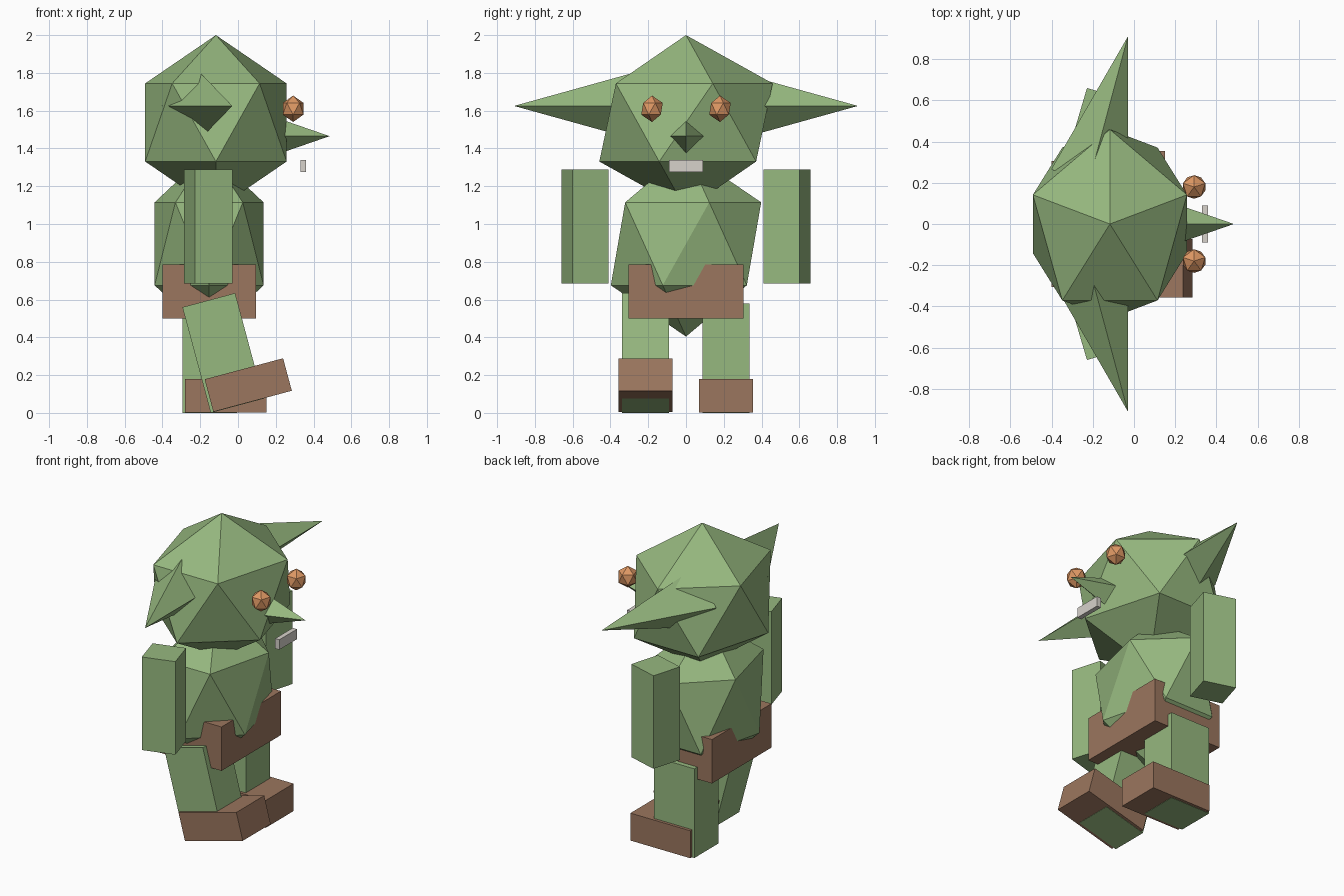
import bpy, bmesh
from math import radians, sin, cos
from mathutils import Matrix, Vector

cube = bpy.data.objects.get("Cube")
if cube:
    bpy.data.objects.remove(cube, do_unlink=True)


def material(name, rgb):
    mat = bpy.data.materials.new(name)
    mat.use_nodes = True
    mat.diffuse_color = (*rgb, 1)
    mat.node_tree.nodes["Principled BSDF"].inputs["Base Color"].default_value = (*rgb, 1)
    return mat


green = material("green skin", (0.305, 0.479, 0.212))
brown = material("brown leather", (0.328, 0.181, 0.112))
orange = material("orange eye", (0.73, 0.314, 0.127))
ivory = material("ivory tooth", (0.679, 0.645, 0.597))


def finish(name, bm, mat, matrix):
    bm.transform(matrix)
    bmesh.ops.recalc_face_normals(bm, faces=bm.faces)
    mesh = bpy.data.meshes.new(name)
    bm.to_mesh(mesh)
    bm.free()
    mesh.materials.append(mat)
    obj = bpy.data.objects.new(name, mesh)
    bpy.context.collection.objects.link(obj)
    return obj


def ball(name, mat, center, scale):
    """Twenty-sided ball with an upper corner towards +y."""
    bm = bmesh.new()
    bmesh.ops.create_icosphere(bm, subdivisions=1, radius=1)
    turn = Matrix.Rotation(radians(90), 4, 'Z')
    return finish(name, bm, mat, Matrix.Translation(center) @ Matrix.Diagonal((*scale, 1)) @ turn)


def box(name, mat, low, high, matrix=Matrix()):
    bm = bmesh.new()
    bmesh.ops.create_cube(bm, size=1)
    low, high = Vector(low), Vector(high)
    place = Matrix.Translation((low + high) / 2) @ Matrix.Diagonal((*(high - low), 1))
    return finish(name, bm, mat, matrix @ place)


def spike(name, mat, tip, direction, depth, radius):
    """Four-sided cone whose point sits at tip."""
    bm = bmesh.new()
    bmesh.ops.create_cone(bm, cap_ends=True, segments=4, radius1=radius, radius2=0, depth=depth)
    direction = Vector(direction).normalized()
    center = Vector(tip) - direction * depth / 2
    aim = direction.to_track_quat('Z', 'Y').to_matrix().to_4x4()
    return finish(name, bm, mat, Matrix.Translation(center) @ aim)


# Head, torso and face, looking along +x
ball("head", green, (-0.117, 0, 1.5375), (0.44, 0.513, 0.4625))
ball("torso", green, (-0.153, 0, 0.895), (0.339, 0.445, 0.491))
spike("nose", green, (0.485, 0, 1.465), (1, 0, 0), 0.275, 0.095)
box("tooth", ivory, (0.33, -0.09, 1.275), (0.36, 0.09, 1.34))

# Belt block, with the torso bulging through it
box("belt", brown, (-0.4, -0.305, 0.5), (0.095, 0.305, 0.785))

# Paired eyes, ears and arms
lean = radians(15)
for side, label in ((1, "left"), (-1, "right")):
    ball(label + "_eye", orange, (0.292, side * 0.18, 1.61), (0.064, 0.064, 0.07))
    spike(label + "_ear", green, (-0.03, side * 0.91, 1.625),
          (sin(lean), side * cos(lean), 0), 0.72, 0.193)
    arm_place = (Matrix.Translation((-0.157, side * 0.535, 0.987))
                 @ Matrix.Rotation(-side * radians(16.5), 4, 'Z'))
    box(label + "_arm", green, (-0.104, -0.1, -0.302), (0.104, 0.1, 0.302), arm_place)

# Legs and boots: left planted, right stepping with the toe raised
stances = (("left", 0.2125, Matrix.Translation((-0.295, 0, 0.002))),
           ("right", -0.215, Matrix.Translation((-0.145, 0, 0.002))
            @ Matrix.Rotation(-lean, 4, 'Y')))
for label, y, stance in stances:
    box(label + "_leg", green, (0, y - 0.124, -0.002), (0.289, y + 0.124, 0.577), stance)
    box(label + "_boot", brown, (0.015, y - 0.143, 0), (0.445, y + 0.143, 0.178), stance)
